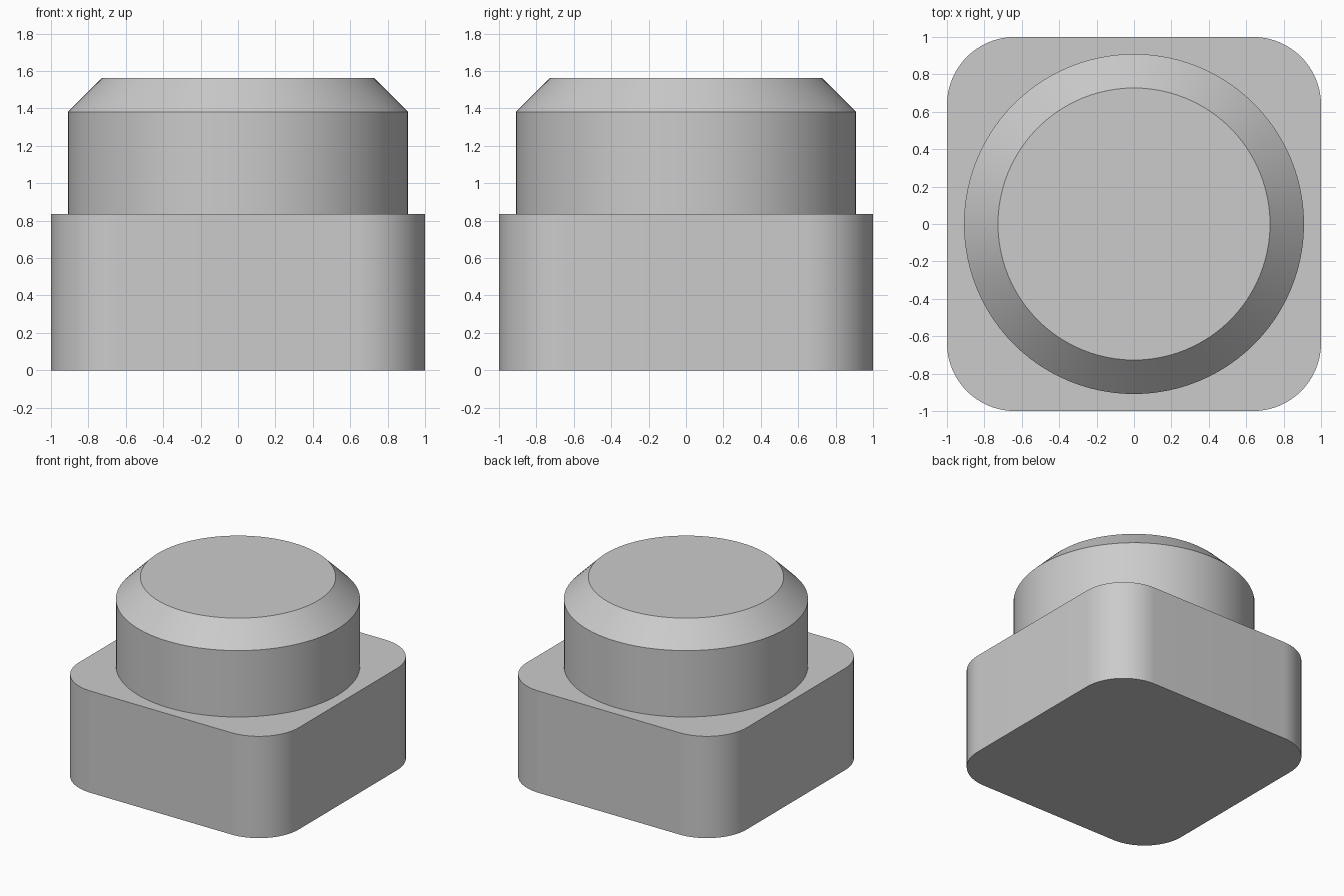
import bpy
import bmesh
import math

cube = bpy.data.objects.get("Cube")
if cube:
    bpy.data.objects.remove(cube, do_unlink=True)

UNIT = 2 / 11  # the square base is eleven units wide

grey = bpy.data.materials.new("light grey")
grey.use_nodes = True
colour = (0.6, 0.6, 0.6, 1)
grey.diffuse_color = colour
grey.node_tree.nodes["Principled BSDF"].inputs["Base Color"].default_value = colour


def circle(radius, count=96):
    angles = [math.tau * i / count for i in range(count)]
    return [(radius * math.cos(a), radius * math.sin(a)) for a in angles]


def rounded_square(half, radius, steps=24):
    points = []
    inner = half - radius
    for corner, (sx, sy) in enumerate([(1, 1), (-1, 1), (-1, -1), (1, -1)]):
        for i in range(steps + 1):
            a = math.pi / 2 * (corner + i / steps)
            points.append((sx * inner + radius * math.cos(a),
                           sy * inner + radius * math.sin(a)))
    return points


def loft(name, sections):
    """Join matching outlines at rising heights into a capped solid."""
    bm = bmesh.new()
    rings = [[bm.verts.new((x * UNIT, y * UNIT, z * UNIT)) for x, y in outline]
             for outline, z in sections]
    for low, high in zip(rings, rings[1:]):
        for i in range(len(low)):
            j = (i + 1) % len(low)
            bm.faces.new((low[i], low[j], high[j], high[i]))
    bm.faces.new(rings[0][::-1])
    bm.faces.new(rings[-1])
    mesh = bpy.data.meshes.new(name)
    bm.to_mesh(mesh)
    bm.free()
    mesh.materials.append(grey)
    obj = bpy.data.objects.new(name, mesh)
    bpy.context.collection.objects.link(obj)
    bpy.ops.object.select_all(action='DESELECT')
    obj.select_set(True)
    bpy.context.view_layer.objects.active = obj
    bpy.ops.object.shade_smooth_by_angle(angle=math.radians(30))
    return obj


# Square base with rounded vertical corners
base_top = 4.6
base_outline = rounded_square(5.5, 2)
loft("square_base", [(base_outline, 0), (base_outline, base_top)])

# Round boss with a chamfered rim
loft("round_boss", [(circle(5), base_top),
                    (circle(5), base_top + 3),
                    (circle(4), base_top + 4)])
